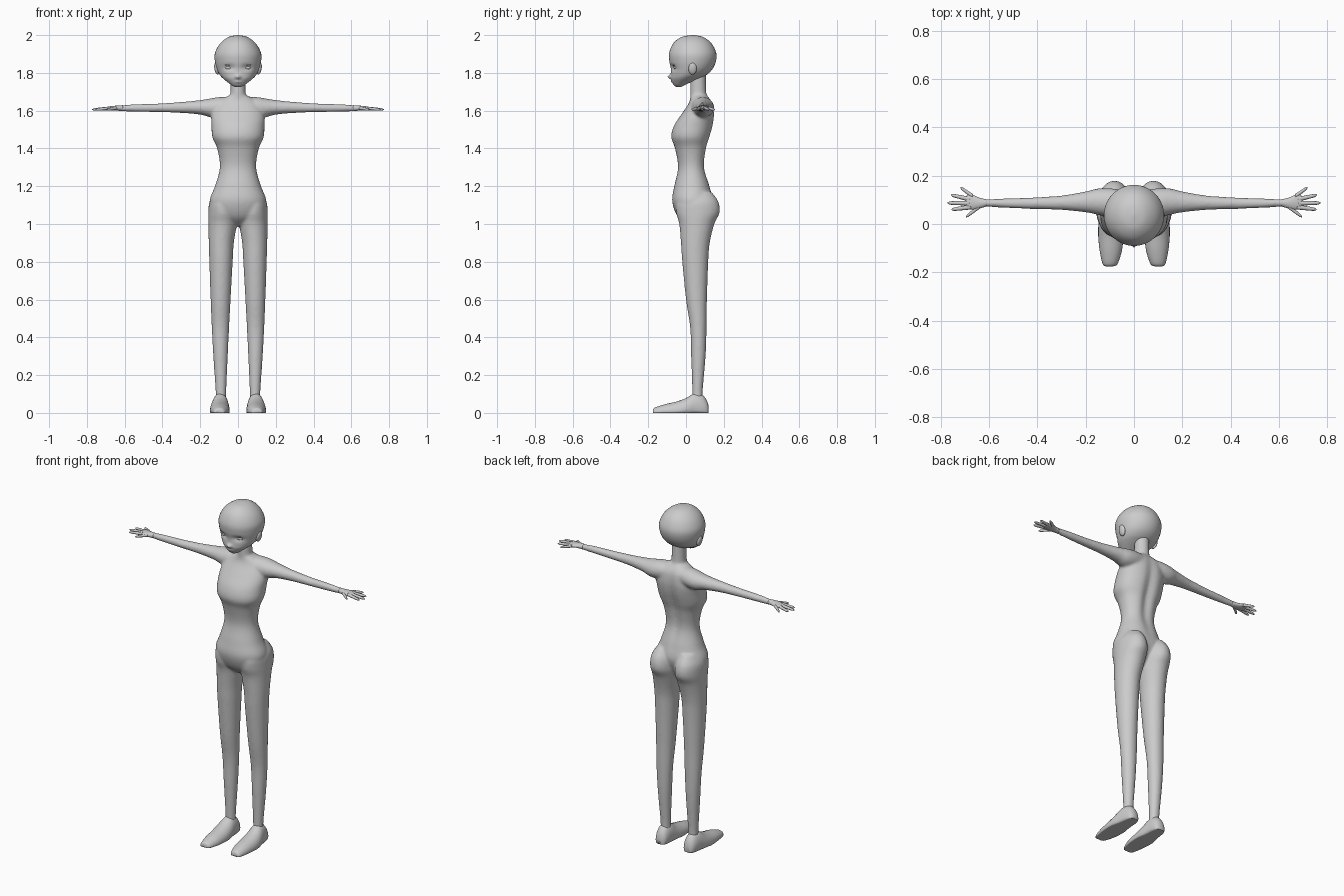
import bpy, bmesh, math
from mathutils import Matrix


def finish(bm, name):
    bmesh.ops.recalc_face_normals(bm, faces=bm.faces[:])
    for f in bm.faces:
        f.smooth = True
    me = bpy.data.meshes.new(name)
    bm.to_mesh(me)
    bm.free()
    ob = bpy.data.objects.new(name, me)
    bpy.context.scene.collection.objects.link(ob)
    return ob


def spline(rows, sub):
    """Catmull-Rom interpolation of every column."""
    out = []
    for i in range(len(rows) - 1):
        a, b, c, d = (rows[max(i - 1, 0)], rows[i], rows[i + 1],
                      rows[min(i + 2, len(rows) - 1)])
        for k in range(sub):
            t = k / sub
            out.append([0.5 * (2 * q + (r - p) * t + (2 * p - 5 * q + 4 * r - s) * t * t
                               + (3 * q - p - 3 * r + s) * t ** 3)
                        for p, q, r, s in zip(a, b, c, d)])
    out.append(list(rows[-1]))
    return out


def loft(bm, axis, rows, side=1, n=28, sub=5, power=2.0):
    """Rows are (position on axis, min, max, min, max) of rounded sections."""
    loops = []
    for t, a0, a1, b0, b1 in spline(rows, sub):
        ring = []
        for k in range(n):
            ang = 2 * math.pi * k / n
            c, s = math.cos(ang), math.sin(ang)
            c = math.copysign(abs(c) ** (2 / power), c)
            s = math.copysign(abs(s) ** (2 / power), s)
            a = (a0 + a1) / 2 + (a1 - a0) / 2 * c
            b = (b0 + b1) / 2 + (b1 - b0) / 2 * s
            x, y, z = {'x': (t, a, b), 'y': (a, t, b), 'z': (a, b, t)}[axis]
            ring.append(bm.verts.new((x * side, y, z)))
        loops.append(ring)
    for r, q in zip(loops, loops[1:]):
        for k in range(n):
            bm.faces.new((r[k], r[(k + 1) % n], q[(k + 1) % n], q[k]))
    bm.faces.new(loops[0])
    bm.faces.new(loops[-1])


def ball(bm, centre, radii, rot=0):
    m = (Matrix.Translation(centre) @ Matrix.Rotation(rot, 4, 'Y')
         @ Matrix.Diagonal((*radii, 1)))
    bmesh.ops.create_uvsphere(bm, u_segments=20, v_segments=12, radius=1, matrix=m)


def bump(u, v):
    return math.exp(-u * u - v * v)


# Body: torso with spine groove
bm = bmesh.new()
torso = [(0.99, .05, .01, .07), (1.04, .12, -.045, .11), (1.12, .150, -.073, .142),
         (1.20, .122, -.062, .128), (1.30, .096, -.042, .102), (1.40, .110, -.058, .113),
         (1.46, .136, -.078, .130), (1.52, .140, -.064, .146), (1.58, .140, -.025, .152),
         (1.64, .115, .015, .143), (1.68, .05, .025, .115)]
loft(bm, 'z', [(z, -w, w, a, b) for z, w, a, b in torso], n=48, power=2.15)
for v in bm.verts:
    if v.co.y > .04:
        v.co.y -= .018 * bump(v.co.x / .028, (v.co.z - 1.42) / .2)
# Body: neck
loft(bm, 'z', [(1.62, -.06, .06, .02, .125), (1.67, -.048, .048, .022, .113),
               (1.70, -.040, .040, .022, .107), (1.80, -.040, .040, .025, .105)])
# Body: arms and legs
arm = [(.04, .03, .14, 1.575, 1.672), (.10, .03, .148, 1.565, 1.672),
       (.15, .038, .147, 1.566, 1.664), (.20, .048, .135, 1.579, 1.656),
       (.30, .058, .118, 1.588, 1.646), (.42, .062, .110, 1.592, 1.638),
       (.52, .066, .106, 1.594, 1.635), (.64, .073, .102, 1.597, 1.628)]
leg = [(1.17, .04, .12, -.01, .135), (1.12, .012, .151, -.05, .171),
       (1.06, .004, .157, -.052, .178), (1.00, .006, .157, -.036, .150),
       (.90, .022, .155, -.027, .126), (.80, .028, .152, -.020, .118),
       (.60, .039, .145, .000, .111), (.45, .047, .139, .022, .109),
       (.30, .054, .131, .027, .104), (.12, .062, .119, .033, .089),
       (.05, .062, .119, .033, .089)]
for s in (1, -1):
    loft(bm, 'x', arm, s)
    loft(bm, 'z', leg, s)
body = finish(bm, "body")
m = body.modifiers.new("Blend", 'REMESH')
m.mode = 'VOXEL'
m.voxel_size = .007
m.use_smooth_shade = True
m = body.modifiers.new("Soften", 'SMOOTH')
m.factor = .5
m.iterations = 8

# Head with nose and eye sockets
bm = bmesh.new()
head = [(2.0, .004, .03, .045), (1.992, .045, -.018, .085), (1.97, .080, -.055, .122),
        (1.94, .106, -.077, .146), (1.90, .123, -.090, .161), (1.86, .122, -.088, .158),
        (1.82, .112, -.080, .140), (1.79, .097, -.080, .110), (1.77, .079, -.080, .072),
        (1.75, .054, -.073, .025), (1.735, .034, -.064, -.008), (1.725, .014, -.052, -.028)]
loft(bm, 'z', [(z, -w, w, a, b) for z, w, a, b in head], n=56, sub=6)
for v in bm.verts:
    if v.co.y < 0:
        x, z = abs(v.co.x), v.co.z
        v.co.y += .011 * bump((x - .047) / .024, (z - 1.828) / .015)
        v.co.y -= .017 * bump(x / .012, (z - 1.780) / .011)
        v.co.y -= .004 * bump(x / .018, (z - 1.752) / .006)
finish(bm, "head")

# Eyes, lashes and ears
for name, c, r, rot in (("eyes", (.047, -.053, 1.827), (.021, .012, .010), 0),
                        ("eyelashes", (.049, -.062, 1.840), (.021, .008, .003), -.15),
                        ("ears", (.113, .035, 1.822), (.012, .022, .032), .2)):
    bm = bmesh.new()
    for s in (1, -1):
        ball(bm, (c[0] * s, c[1], c[2]), r, rot * s)
    finish(bm, name)

# Hands: palm, then fingers as (base x, base y, tip x, tip y)
fingers = [(.640, .072, .695, .030), (.675, .070, .755, .060), (.680, .086, .772, .087),
           (.678, .102, .757, .120), (.668, .115, .718, .151)]
bm = bmesh.new()
for s in (1, -1):
    loft(bm, 'x', [(.61, .073, .102, 1.598, 1.629), (.64, .064, .109, 1.600, 1.627),
                   (.67, .059, .122, 1.602, 1.624), (.69, .064, .119, 1.603, 1.620),
                   (.697, .075, .11, 1.606, 1.615)], s, n=20)
    for x0, y0, x1, y1 in fingers:
        rows = []
        for t, r in ((0, .010), (.5, .0085), (.85, .007), (1, .0025)):
            x, y, z = x0 + (x1 - x0) * t, y0 + (y1 - y0) * t, 1.613 - .007 * t
            rows.append((x, y - r, y + r, z - r * .9, z + r * .9))
        loft(bm, 'x', rows, s, n=12, sub=4)
finish(bm, "hands")

# Feet with flat soles
foot = [(-.175, .085, .118, -.01, .015), (-.165, .068, .130, -.02, .028),
        (-.11, .050, .142, -.03, .046), (-.05, .044, .148, -.04, .060),
        (.00, .045, .147, -.04, .078), (.045, .050, .138, -.04, .104),
        (.085, .054, .131, -.04, .096), (.11, .062, .122, -.03, .066),
        (.12, .078, .108, -.01, .035)]
bm = bmesh.new()
for s in (1, -1):
    loft(bm, 'y', foot, s, n=24, sub=4)
for v in bm.verts:
    v.co.z = max(v.co.z, 0)
finish(bm, "feet")
